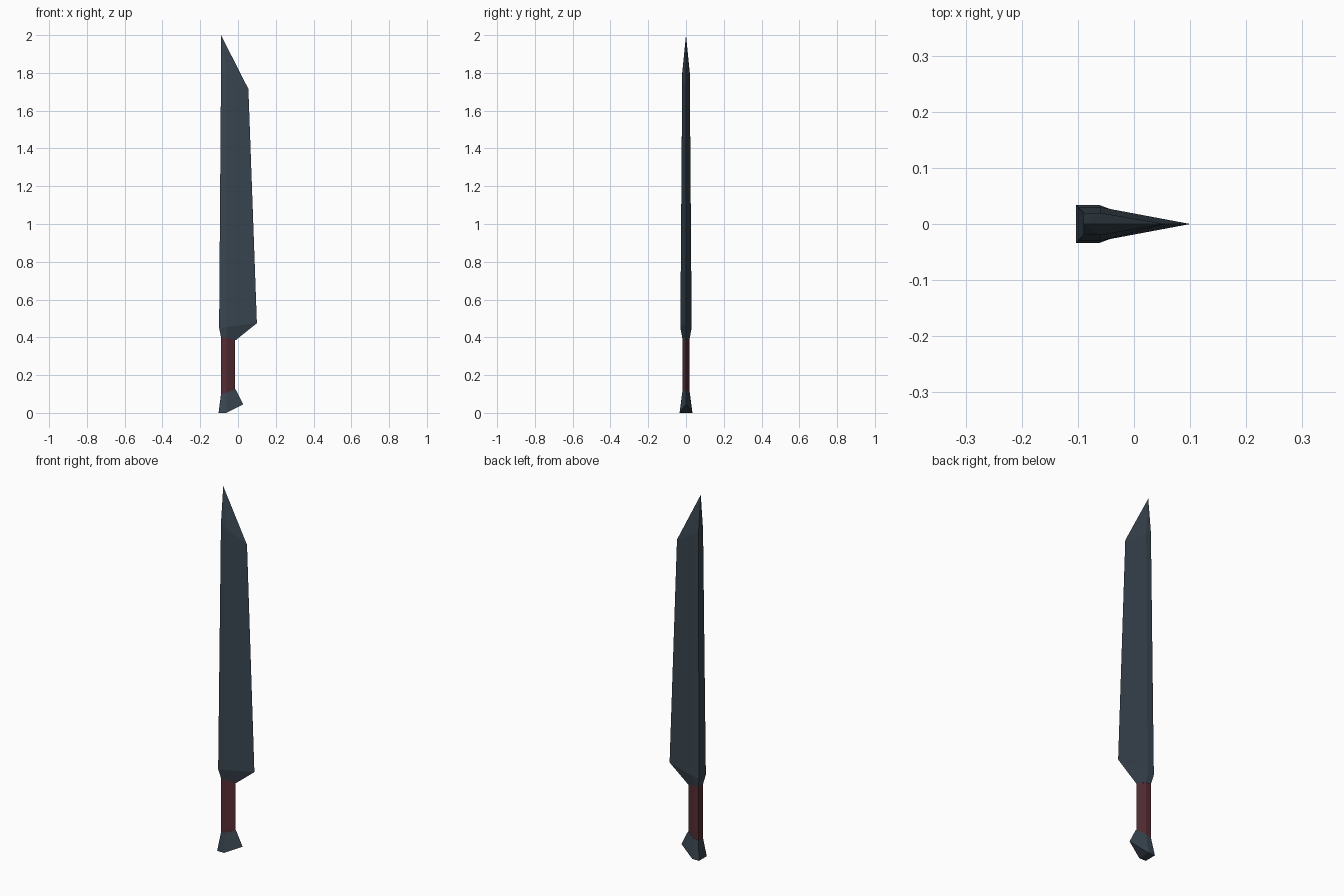
import bpy, bmesh

if "Cube" in bpy.data.objects:
    bpy.data.objects.remove(bpy.data.objects["Cube"])


def material(name, rgb):
    m = bpy.data.materials.new(name)
    m.diffuse_color = (*rgb, 1)
    m.use_nodes = True
    m.node_tree.nodes["Principled BSDF"].inputs["Base Color"].default_value = m.diffuse_color
    return m


steel = material("dark blue steel", (0.042, 0.061, 0.080))
leather = material("dark red leather", (0.090, 0.026, 0.034))


def loft(name, rings, mat, tip=None):
    """Join five-sided rings: (back x, back z, shoulder x, shoulder z, half width, edge x, edge z)."""
    bm = bmesh.new()
    loops = []
    for bx, bz, sx, sz, w, ex, ez in rings:
        pts = [(bx, w, bz), (bx, -w, bz), (sx, -w, sz), (ex, 0, ez), (sx, w, sz)]
        loops.append([bm.verts.new(p) for p in pts])
    for a, b in zip(loops, loops[1:]):
        for i in range(5):
            j = (i + 1) % 5
            bm.faces.new((a[i], a[j], b[j], b[i]))
    # bottom cap split into a flat rear and a sloping front
    a, top = loops[0], loops[-1]
    bm.faces.new((a[0], a[4], a[2], a[1]))
    bm.faces.new((a[4], a[3], a[2]))
    if tip:
        t = bm.verts.new(tip)
        for i in range(5):
            bm.faces.new((top[i], top[(i + 1) % 5], t))
    else:
        bm.faces.new((top[0], top[1], top[2], top[4]))
        bm.faces.new((top[2], top[3], top[4]))
    bmesh.ops.recalc_face_normals(bm, faces=bm.faces)
    me = bpy.data.meshes.new(name)
    bm.to_mesh(me)
    bm.free()
    me.materials.append(mat)
    ob = bpy.data.objects.new(name, me)
    bpy.context.collection.objects.link(ob)
    return ob


# single-edged blade with thick flat spine and slanted point
loft("blade", [
    (-0.09, 0.40, -0.06, 0.397, 0.02, -0.012, 0.385),
    (-0.10, 0.45, -0.06, 0.455, 0.03, 0.10, 0.475),
    (-0.09, 1.80, -0.06, 1.785, 0.02, 0.055, 1.715),
], steel, tip=(-0.09, 0, 2.0))

# wrapped grip
loft("grip", [
    (-0.09, 0.09, -0.06, 0.095, 0.019, -0.016, 0.11),
    (-0.09, 0.41, -0.06, 0.405, 0.019, -0.016, 0.395),
], leather)

# flared pommel
loft("pommel", [
    (-0.103, 0.0, -0.062, 0.0, 0.034, 0.028, 0.045),
    (-0.09, 0.10, -0.06, 0.108, 0.02, -0.012, 0.125),
], steel)
